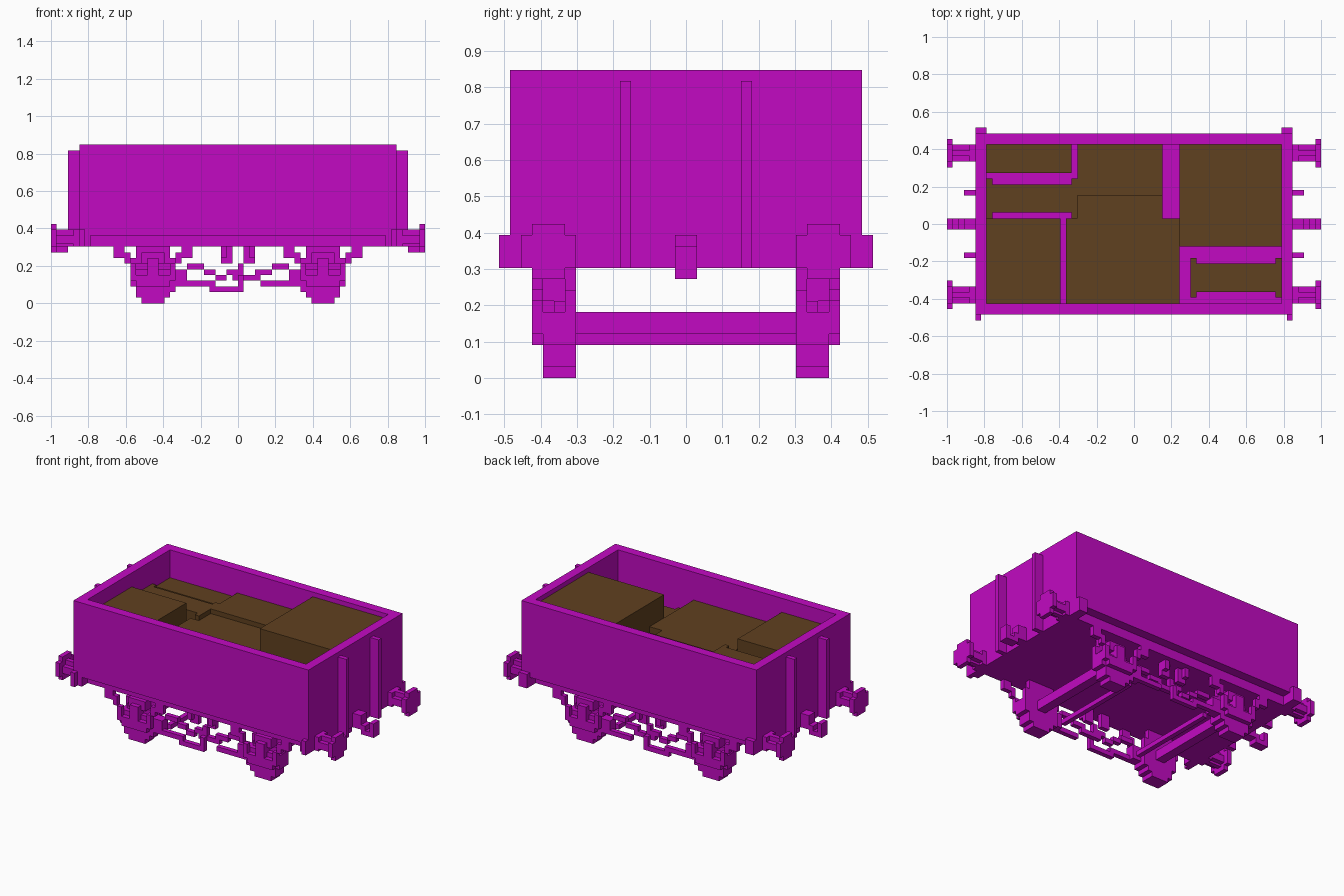
import bpy
import bmesh

cube = bpy.data.objects.get("Cube")
if cube:
    bpy.data.objects.remove(cube, do_unlink=True)

U = 2 / 66  # block size; all dimensions below are in blocks


def material(name, rgb):
    m = bpy.data.materials.new(name)
    m.use_nodes = True
    m.diffuse_color = (*rgb, 1)
    bsdf = m.node_tree.nodes["Principled BSDF"]
    bsdf.inputs["Base Color"].default_value = (*rgb, 1)
    bsdf.inputs["Roughness"].default_value = 0.8
    return m


magenta = material("magenta", (0.54, 0.003, 0.54))
brown = material("brown", (0.117, 0.052, 0.014))


def part(name, boxes, mat=magenta, mirror=""):
    """One object from boxes (x0, x1, y0, y1, z0, z1), mirrored over the given axes."""
    bm = bmesh.new()
    for x0, x1, y0, y1, z0, z1 in boxes:
        verts = bmesh.ops.create_cube(bm, size=1)["verts"]
        bmesh.ops.scale(bm, vec=((x1 - x0) * U, (y1 - y0) * U, (z1 - z0) * U), verts=verts)
        bmesh.ops.translate(bm, verts=verts,
                            vec=((x0 + x1) * U / 2, (y0 + y1) * U / 2, (z0 + z1) * U / 2))
    mesh = bpy.data.meshes.new(name)
    bm.to_mesh(mesh)
    bm.free()
    mesh.materials.append(mat)
    ob = bpy.data.objects.new(name, mesh)
    bpy.context.collection.objects.link(ob)
    if mirror:
        mod = ob.modifiers.new("mirror", "MIRROR")
        mod.use_axis = ("X" in mirror, "Y" in mirror, False)
        mod.use_mirror_merge = False
    return ob


# Open-topped body
part("side_wall", [(-28, 28, 14, 16, 12, 28)], mirror="Y")
part("end_wall", [(26, 28, -14, 14, 12, 28)], mirror="X")
part("floor", [(-26, 26, -14, 14, 10, 13)])
part("buffer_beam", [(26, 28, -16, 16, 10, 12), (27, 28, -17, -16, 10, 13),
                     (26, 28, 16, 17, 10, 13)], mirror="X")
part("end_stanchion", [(28, 30, 5, 6, 10, 27)], mirror="XY")

# Buffers and couplings
part("buffer_socket", [(28, 29, 11, 14, 10, 13)], mirror="XY")
part("buffer_shaft", [(29, 32, 11, 14, 10.5, 12), (29, 32, 12, 13, 10, 13)], mirror="XY")
part("buffer_head", [(32, 33, 10, 15, 10, 13), (32, 33, 11, 14, 9, 14)], mirror="XY")
part("coupling_hook", [(28, 30, -1, 1, 10, 13), (30, 31, -1, 1, 9, 11),
                       (31, 33, -1, 1, 9, 10), (32, 33, -1, 1, 10, 12)], mirror="X")

# Running gear at each corner, around x = 15
part("wheel_block", [(13, 17, 10, 13, 0, 1), (12, 18, 10, 13, 1, 2),
                     (11, 18, 10, 13, 2, 3), (11, 19, 10, 13, 3, 6),
                     (12, 18, 10, 12, 6, 7)], mirror="XY")
part("axle_guard", [(12, 18, 10, 11, 7, 10), (11, 13, 10, 11, 3, 8),
                    (17, 19, 10, 11, 3, 8)], mirror="XY")
part("axle_box", [(13, 17, 13, 14, 3, 5), (14, 16, 11, 14, 5, 8),
                  (13, 17, 11, 13, 7, 9)], mirror="XY")
part("leaf_spring", [(11, 12, 13, 14, 4, 7), (12, 13, 13, 14, 3, 5),
                     (17, 18, 13, 14, 3, 5), (18, 19, 13, 14, 4, 7),
                     (10, 11, 13, 14, 7, 9), (19, 20, 13, 14, 7, 9),
                     (8, 10, 13, 14, 8, 10), (20, 22, 13, 14, 8, 10)], mirror="XY")
part("axle", [(14, 16, -10, 10, 4, 6)], mirror="X")
part("brake_cross_bar", [(9, 10, -10, 10, 3, 4)], mirror="X")

# Brake gear between the wheels
part("brake_hanger", [(1, 3, 11, 12, 7, 10), (2, 3, 12, 13, 8, 10)], mirror="XY")
part("brake_linkage", [(-9, -6, 11, 12, 6, 7), (-6, -4, 11, 12, 5, 6),
                       (-4, -2, 11, 12, 4, 5), (-2, 1, 11, 12, 5, 6),
                       (-1, 2, 11, 12, 4, 5), (2, 4, 11, 12, 4, 5),
                       (3, 6, 11, 12, 5, 6), (6, 9, 11, 12, 6, 7),
                       (0, 1, 11, 12, 6, 7)], mirror="Y")
part("brake_lever", [(-11, -4, 12, 13, 3, 4), (-5, 1, 12, 13, 2, 3),
                     (0, 1, 12, 13, 3, 5), (4, 11, 12, 13, 3, 4)], mirror="Y")
part("brake_shoe", [(9, 11, 11, 13, 3, 6)], mirror="XY")

# Cargo
part("left_tall_crate", [(8, 26, -4, 14, 13, 27)], brown)
part("right_front_crate", [(-26, -13, -14, 1, 13, 25)], brown)
part("right_back_crate", [(-26, -11, 9, 14, 13, 22)], brown)
part("middle_front_crate", [(-12, 8, -14, 1, 13, 22), (-10, 5, 1, 5, 13, 22)], brown)
part("middle_back_crate", [(-10, 5, 5, 14, 13, 23)], brown)
part("right_spool", [(-26, -25, 1, 8, 13, 23), (-25, -11, 2, 7, 13, 23),
                     (-11, -10, 1, 8, 13, 23)], brown)
part("left_spool", [(10, 11, -13, -6, 13, 20), (11, 25, -12, -7, 13, 20),
                    (25, 26, -13, -6, 13, 20)], brown)
